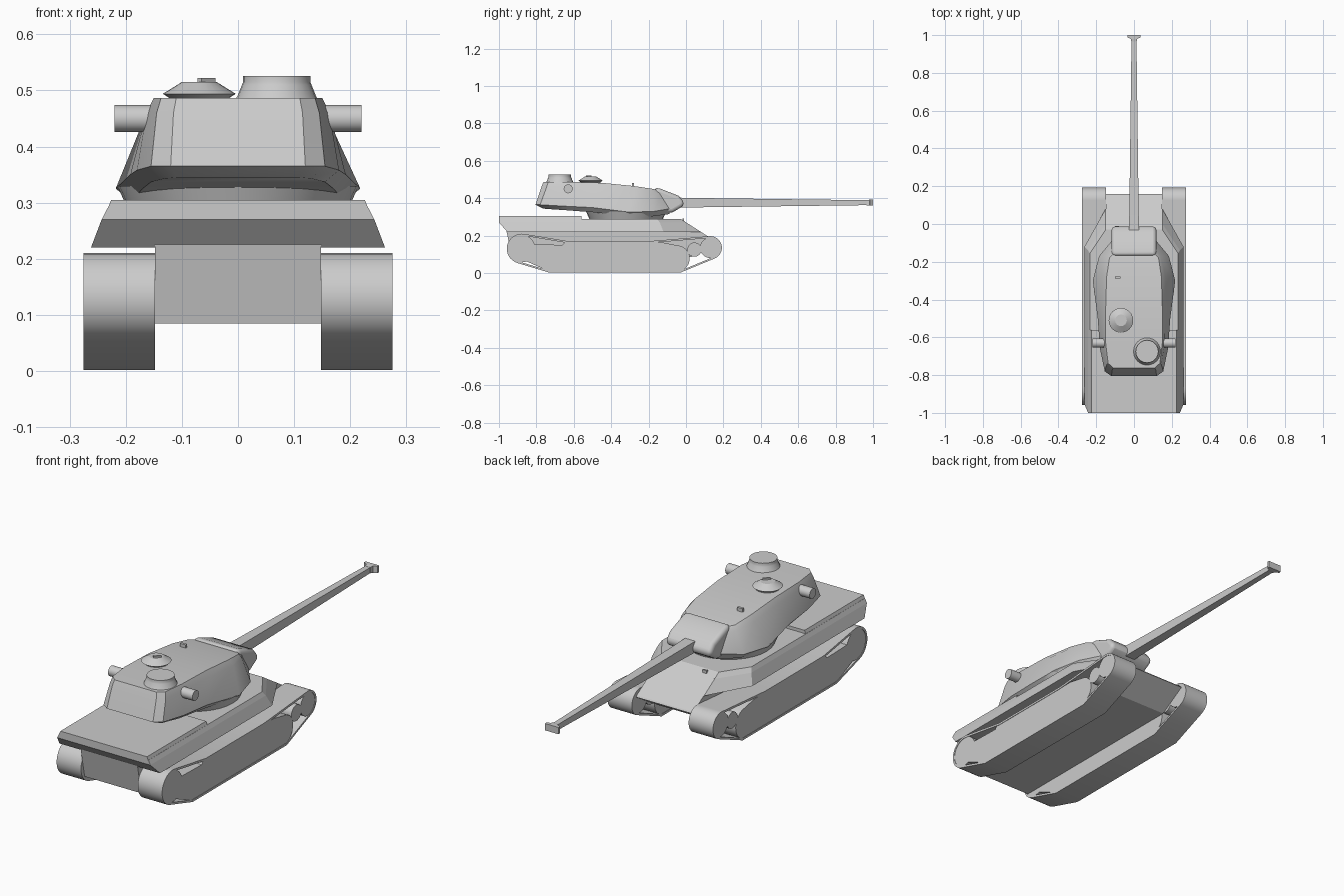
import bpy, bmesh, math
from mathutils import Matrix, Vector

if "Cube" in bpy.data.objects:
    bpy.data.objects.remove(bpy.data.objects["Cube"])


def make(name, verts, faces, smooth=None, bevel=0):
    me = bpy.data.meshes.new(name)
    me.from_pydata(verts, [], faces)
    bm = bmesh.new()
    bm.from_mesh(me)
    bmesh.ops.recalc_face_normals(bm, faces=bm.faces)
    bm.to_mesh(me)
    bm.free()
    ob = bpy.data.objects.new(name, me)
    bpy.context.collection.objects.link(ob)
    if bevel:
        m = ob.modifiers.new("bevel", 'BEVEL')
        m.width, m.segments, m.limit_method = bevel, 4, 'ANGLE'
    if smooth:
        bpy.ops.object.select_all(action='DESELECT')
        ob.select_set(True)
        bpy.context.view_layer.objects.active = ob
        bpy.ops.object.shade_smooth_by_angle(angle=math.radians(smooth))
    return ob


def prism(name, profile, x0, x1, **kw):
    """Extrude a (y, z) profile along x."""
    n = len(profile)
    v = [(x, y, z) for x in (x0, x1) for y, z in profile]
    f = [(i, (i + 1) % n, n + (i + 1) % n, n + i) for i in range(n)]
    f += [tuple(range(n)), tuple(range(n, 2 * n))]
    return make(name, v, f, **kw)


def loft(name, levels, **kw):
    """Mirror half outlines running rear to front, stack them and cap the ends."""
    n = len(levels[0])
    v, f = [], []
    for lv in levels:
        v += list(lv) + [(-x, y, z) for x, y, z in reversed(lv)]
    m = 2 * n
    for k in range(len(levels) - 1):
        f += [(k * m + i, k * m + (i + 1) % m, (k + 1) * m + (i + 1) % m, (k + 1) * m + i)
              for i in range(m)]
    for b in (0, (len(levels) - 1) * m):
        f += [(b + i, b + i + 1, b + m - 2 - i, b + m - 1 - i) for i in range(n - 1)]
    return make(name, v, f, **kw)


def lathe(name, profile, loc, axis='Z', seg=24):
    """Stack circles of (radius, height) along an axis."""
    v, f = [], []
    for r, h in profile:
        for i in range(seg):
            a = 2 * math.pi * i / seg
            p = (r * math.cos(a), r * math.sin(a), h)
            if axis == 'X':
                p = (p[2], p[0], p[1])
            v.append(Vector(p) + Vector(loc))
    for k in range(len(profile) - 1):
        f += [(k * seg + i, k * seg + (i + 1) % seg, (k + 1) * seg + (i + 1) % seg, (k + 1) * seg + i)
              for i in range(seg)]
    f += [tuple(range(seg)), tuple(range(len(v) - seg, len(v)))]
    return make(name, v, f, smooth=30)


def box(name, c, s, rot=0):
    bm = bmesh.new()
    bmesh.ops.create_cube(bm, size=1, matrix=Matrix.Translation(c) @ Matrix.Rotation(rot, 4, 'Z')
                          @ Matrix.Diagonal((*s, 1)))
    me = bpy.data.meshes.new(name)
    bm.to_mesh(me)
    bm.free()
    bpy.context.collection.objects.link(bpy.data.objects.new(name, me))


def arc(cy, cz, r, a0, a1, n=16):
    return [(cy + r * math.cos(math.radians(a0 + (a1 - a0) * i / n)),
             cz + r * math.sin(math.radians(a0 + (a1 - a0) * i / n))) for i in range(n + 1)]


# hull: lower tub with sloped nose, sponsons, raised engine deck
prism("hull_tub", [(-0.96, 0.225), (-0.93, 0.085), (0.03, 0.085), (0.16, 0.165),
                   (0.155, 0.172), (-0.03, 0.29), (-0.95, 0.28)], -0.148, 0.148)
loft("hull_upper", [
    [(0.262, -0.955, 0.22), (0.262, -0.12, 0.22), (0.15, 0.08, 0.22)],
    [(0.243, -1.0, 0.27), (0.243, -0.14, 0.27), (0.15, 0.001, 0.27)],
    [(0.233, -1.0, 0.29), (0.233, -0.155, 0.29), (0.15, -0.03, 0.29)]])
loft("engine_deck", [
    [(0.233, -1.0, 0.288), (0.233, -0.56, 0.288)],
    [(0.226, -1.0, 0.305), (0.226, -0.56, 0.305)]])


# running gear on both sides
def track_loop(t):
    return (arc(-0.878, 0.13, 0.08 - t, 80, 254) + [(-0.73, 0.002 + t), (-0.03, 0.002 + t)]
            + arc(0.13, 0.135, 0.062 - t, -68, 94) + [(-0.2, 0.17 - t), (-0.63, 0.17 - t)])


for side, s in (("left", -1), ("right", 1)):
    loops = [track_loop(0), track_loop(0.01)]
    n = len(loops[0])
    v = [(s * x, y, z) for x in (0.148, 0.275) for lp in loops for y, z in lp]
    f = []
    for i in range(n):
        j = (i + 1) % n
        for a, b in ((0, 1), (1, 3), (3, 2), (2, 0)):
            f.append((a * n + i, a * n + j, b * n + j, b * n + i))
    make(side + "_track", v, f, smooth=25)
    x0, x1 = s * 0.15, s * 0.273
    prism(side + "_wheel_bank", [(-0.87, 0.155), (-0.87, 0.07), (-0.73, 0.008)]
          + arc(-0.05, 0.078, 0.07, -90, 70, 12) + [(-0.12, 0.162), (-0.65, 0.162), (-0.66, 0.15)],
          x0, x1, smooth=25)
    prism(side + "_rear_wheel", arc(-0.878, 0.13, 0.073, 0, 345, 23), x0, x1, smooth=30)
    prism(side + "_front_wheel", arc(0.13, 0.135, 0.055, 0, 345, 23), x0, x1, smooth=30)
    prism(side + "_return_roller", arc(0.045, 0.125, 0.038, 0, 345, 23), x0, x1, smooth=30)
    # rangefinder stub on the turret side
    lathe(side + "_rangefinder", [(0.024, s * 0.13), (0.024, s * 0.22)], (0, -0.63, 0.45), 'X')

# turret: underside, widest line, shoulder, roof
loft("turret", [
    [(0.11, -0.765, 0.345), (0.13, -0.75, 0.343), (0.155, -0.66, 0.337), (0.17, -0.5, 0.325),
     (0.19, -0.3, 0.303), (0.16, -0.18, 0.303), (0.10, -0.09, 0.315)],
    [(0.12, -0.805, 0.365), (0.155, -0.78, 0.365), (0.18, -0.66, 0.358), (0.192, -0.5, 0.35),
     (0.218, -0.3, 0.325), (0.185, -0.17, 0.33), (0.11, -0.08, 0.345)],
    [(0.115, -0.773, 0.46), (0.145, -0.745, 0.46), (0.163, -0.63, 0.46), (0.165, -0.44, 0.455),
     (0.165, -0.27, 0.44), (0.14, -0.17, 0.43), (0.11, -0.13, 0.425)],
    [(0.11, -0.762, 0.487), (0.137, -0.737, 0.487), (0.15, -0.63, 0.487), (0.15, -0.45, 0.482),
     (0.145, -0.28, 0.465), (0.13, -0.18, 0.45), (0.105, -0.155, 0.445)]], smooth=28)
lathe("turret_ring", [(0.195, 0.285), (0.215, 0.33)], (0, -0.32, 0), seg=32)

# gun mantlet, barrel, muzzle brake
prism("mantlet", [(-0.17, 0.456), (-0.14, 0.452), (-0.04, 0.413), (-0.008, 0.375), (-0.02, 0.355),
                  (-0.07, 0.325), (-0.14, 0.318)], -0.118, 0.118, bevel=0.018, smooth=40)


def square_ring(w, y, h):
    return [(w, y, 0.376 - h), (w, y, 0.376 + h)]


loft("gun_barrel", [square_ring(0.027, -0.06, 0.027), square_ring(0.025, 0.05, 0.025),
                    square_ring(0.013, 0.98, 0.013)])
loft("muzzle_brake", [square_ring(0.014, 0.965, 0.014), square_ring(0.017, 0.98, 0.016),
                      square_ring(0.035, 0.988, 0.016), square_ring(0.035, 1.0, 0.016)])

# roof fittings
lathe("commander_cupola", [(0.076, 0.48), (0.07, 0.49), (0.062, 0.51), (0.06, 0.515), (0.06, 0.526)],
      (0.069, -0.675, 0))
lathe("loader_hatch", [(0.052, 0.475), (0.054, 0.487), (0.065, 0.494), (0.031, 0.515)], (-0.069, -0.51, 0))
box("hatch_handle", (-0.056, -0.52, 0.517), (0.035, 0.01, 0.011), 0.75)
box("roof_periscope", (-0.086, -0.283, 0.472), (0.03, 0.012, 0.018))
box("driver_periscope", (-0.09, -0.015, 0.284), (0.02, 0.01, 0.014))
